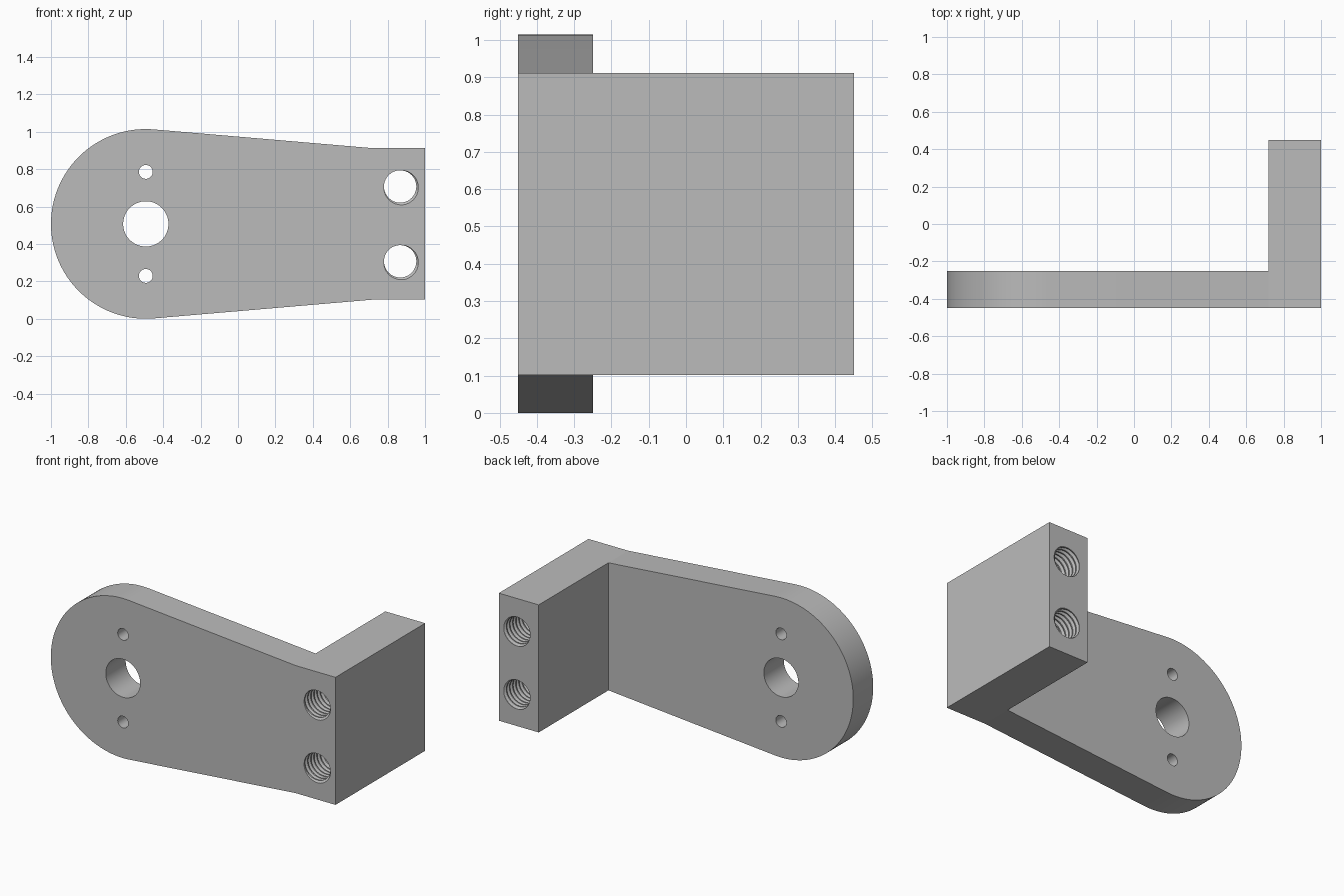
import bpy, bmesh, math
from mathutils import Matrix, Vector

default = bpy.data.objects.get("Cube")
if default:
    bpy.data.objects.remove(default, do_unlink=True)

FRONT, PLATE_BACK, BLOCK_BACK = -0.45, -0.25, 0.45
MID = 0.507                     # height of the centre line
ROUND_X, ROUND_R = -0.493, 0.507
BLOCK_X, HALF_H = 0.72, 0.405


def make_object(name, bm):
    bmesh.ops.recalc_face_normals(bm, faces=bm.faces)
    mesh = bpy.data.meshes.new(name)
    bm.to_mesh(mesh)
    bm.free()
    obj = bpy.data.objects.new(name, mesh)
    bpy.context.collection.objects.link(obj)
    return obj


def push_back(bm, faces, depth):
    """Extrude faces along +y and return the moved faces."""
    geom = bmesh.ops.extrude_face_region(bm, geom=faces)["geom"]
    verts = [g for g in geom if isinstance(g, bmesh.types.BMVert)]
    bmesh.ops.translate(bm, verts=verts, vec=(0, depth, 0))
    return [g for g in geom if isinstance(g, bmesh.types.BMFace)]


def make_bracket():
    """Rounded, tapering plate with a square block turned back at one end."""
    bm = bmesh.new()
    dx = BLOCK_X - ROUND_X
    tangent = math.atan2(HALF_H, dx) + math.acos(ROUND_R / math.hypot(dx, HALF_H))
    steps = 72
    arc = []
    for i in range(steps + 1):
        a = tangent + (2 * math.pi - 2 * tangent) * i / steps
        arc.append(bm.verts.new((ROUND_X + ROUND_R * math.cos(a), FRONT,
                                 MID + ROUND_R * math.sin(a))))
    low, low_end, top_end, top = [
        bm.verts.new((x, FRONT, MID + s * HALF_H))
        for x, s in ((BLOCK_X, -1), (1, -1), (1, 1), (BLOCK_X, 1))]
    faces = [bm.faces.new(arc + [low, top]),
             bm.faces.new([low, low_end, top_end, top])]
    back = push_back(bm, faces, PLATE_BACK - FRONT)
    block = [f for f in back if f.calc_center_median().x > BLOCK_X]
    push_back(bm, block, BLOCK_BACK - PLATE_BACK)
    return make_object("angle_bracket", bm)


def plain_cutter(x, z, radius):
    bm = bmesh.new()
    place = Matrix.Translation((x, PLATE_BACK, z)) @ Matrix.Rotation(math.pi / 2, 4, "X")
    bmesh.ops.create_cone(bm, cap_ends=True, segments=96, radius1=radius,
                          radius2=radius, depth=1, matrix=place)
    return make_object("hole_cutter", bm)


def thread_cutter(x, z, minor=0.0865, major=0.1, pitch=0.031, turns=35, segs=40):
    """Helical screw shape, closed with a fan at each end."""
    bm = bmesh.new()
    profile = ((0, minor), (0.25, minor), (0.56, major), (0.69, major))
    n, rows = len(profile), len(profile) * turns
    start = -pitch * (turns + 1) / 2
    grid = {}
    for j in range(segs):
        a = 2 * math.pi * j / segs
        for r in range(rows + (n if j == 0 else 0) + 1):
            part, radius = profile[r % n]
            y = start + pitch * (r // n + part + j / segs)
            grid[r, j] = bm.verts.new((x + radius * math.cos(a), y,
                                       z + radius * math.sin(a)))

    def vert(r, j):
        return grid[r + n, 0] if j == segs else grid[r, j]

    for j in range(segs):
        for r in range(rows):
            bm.faces.new([vert(r, j), vert(r, j + 1), vert(r + 1, j + 1), vert(r + 1, j)])
    rim = [e for e in bm.edges if e.is_boundary]
    for side in (-1, 1):
        hub = bm.verts.new((x, -side * start, z))
        for e in rim:
            if e.verts[0].co.y * side > 0:
                bm.faces.new([e.verts[0], e.verts[1], hub])
    return make_object("thread_cutter", bm)


bracket = make_bracket()

# Shaft hole, two small holes and two threaded through-holes
cutters = [plain_cutter(ROUND_X, MID, 0.121)]
for side in (-1, 1):
    cutters.append(plain_cutter(ROUND_X, MID + side * 0.278, 0.037))
    cutters.append(thread_cutter(0.867, MID + side * 0.2))

bpy.ops.object.select_all(action="DESELECT")
bracket.select_set(True)
bpy.context.view_layer.objects.active = bracket
for cutter in cutters:
    cutter.hide_render = True
    cut = bracket.modifiers.new("hole", "BOOLEAN")
    cut.operation = "DIFFERENCE"
    cut.solver = "EXACT"
    cut.object = cutter
    bpy.ops.object.modifier_apply(modifier=cut.name)
    bpy.data.objects.remove(cutter, do_unlink=True)

bpy.ops.object.shade_smooth_by_angle(angle=math.radians(4.5))

# Plain grey metal
grey = bpy.data.materials.new("plain_grey")
grey.use_nodes = True
colour = (0.5, 0.5, 0.5, 1)
grey.diffuse_color = colour
grey.node_tree.nodes["Principled BSDF"].inputs["Base Color"].default_value = colour
bracket.data.materials.clear()
bracket.data.materials.append(grey)
